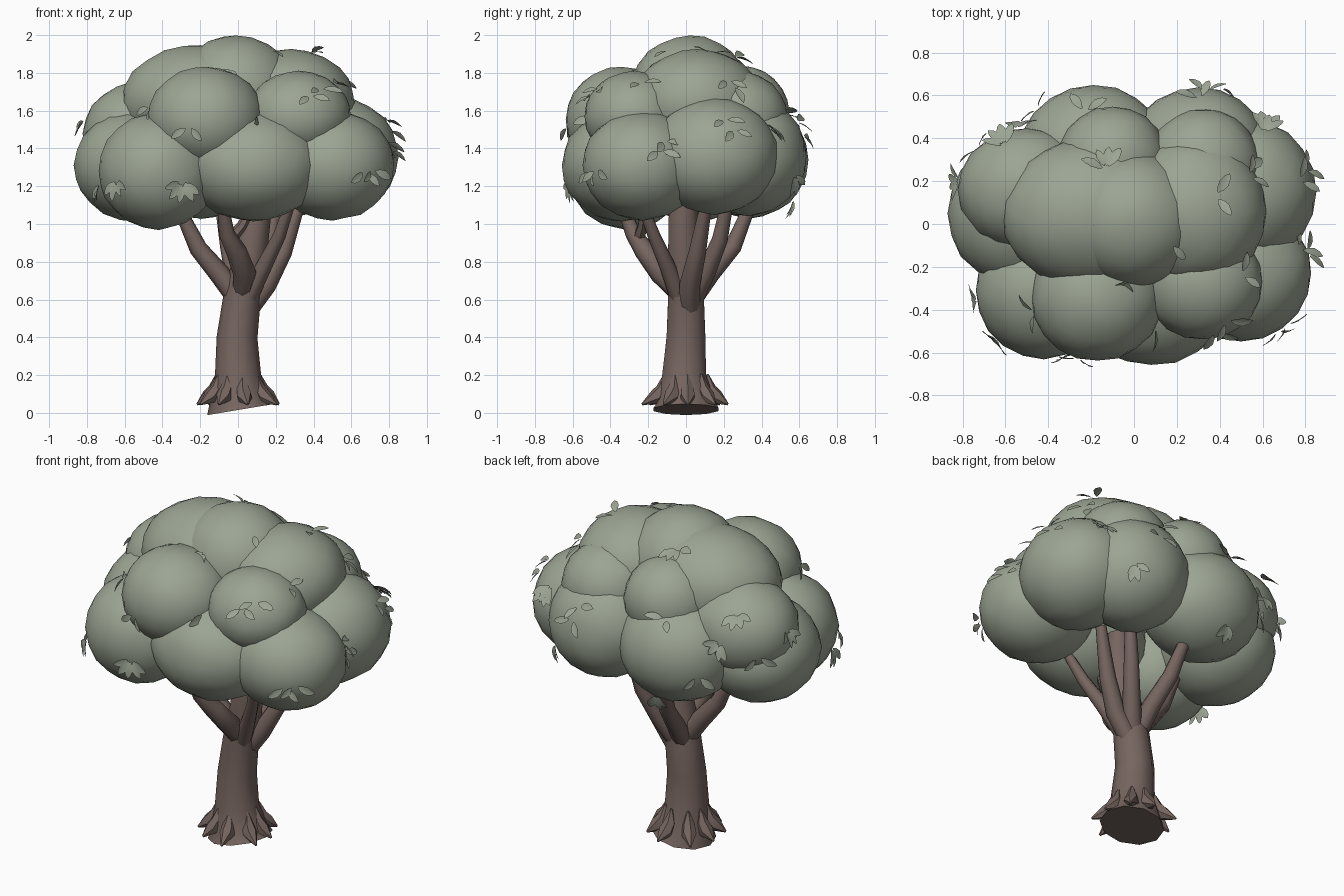
import bpy, bmesh, math, random
from mathutils import Vector, Matrix
from mathutils.bvhtree import BVHTree

random.seed(4)
if "Cube" in bpy.data.objects:
    bpy.data.objects.remove(bpy.data.objects["Cube"])


def material(name, rgb):
    m = bpy.data.materials.new(name)
    m.use_nodes = True
    m.diffuse_color = (*rgb, 1)
    bsdf = m.node_tree.nodes["Principled BSDF"]
    bsdf.inputs["Base Color"].default_value = (*rgb, 1)
    bsdf.inputs["Roughness"].default_value = 0.9
    return m


BARK = material("brown bark", (0.18, 0.13, 0.115))
GREEN = material("sage green", (0.33, 0.375, 0.295))


def finish(bm, name, mat):
    bmesh.ops.recalc_face_normals(bm, faces=bm.faces)
    for f in bm.faces:
        f.smooth = True
    for e in bm.edges:
        if len(e.link_faces) == 2 and e.calc_face_angle() > math.radians(50):
            e.smooth = False
    mesh = bpy.data.meshes.new(name)
    bm.to_mesh(mesh)
    bm.free()
    mesh.materials.append(mat)
    ob = bpy.data.objects.new(name, mesh)
    bpy.context.collection.objects.link(ob)
    return ob


def tube(name, path, radii, sides=8):
    """Tapered limb following a path, closed at both ends."""
    pts = [Vector(p) for p in path]
    bm = bmesh.new()
    rings = []
    for i, (p, r) in enumerate(zip(pts, radii)):
        d = (pts[min(i + 1, len(pts) - 1)] - pts[max(i - 1, 0)]).normalized()
        turn = Vector((0, 0, 1)).rotation_difference(d)
        ring = []
        for k in range(sides):
            a = math.tau * k / sides
            ring.append(bm.verts.new(p + turn @ Vector((r * math.cos(a), r * math.sin(a), 0))))
        rings.append(ring)
    for lo, hi in zip(rings, rings[1:]):
        for k in range(sides):
            n = (k + 1) % sides
            bm.faces.new((lo[k], lo[n], hi[n], hi[k]))
    bm.faces.new(rings[0])
    bm.faces.new(rings[-1])
    return finish(bm, name, BARK)


# Trunk with flared, slightly tilted base
tube("trunk",
     [(.015, 0, .018), (.008, 0, .06), (0, -.01, .2), (-.005, 0, .4), (.02, 0, .6),
      (.06, -.01, .8), (.095, -.015, 1.05), (.11, 0, 1.2)],
     [.18, .16, .122, .108, .1, .09, .08, .06], 10)

# Pointed root flares around the base
ROOTS = 9
for i in range(ROOTS):
    a = math.tau * (i + .3 * random.random()) / ROOTS
    far = random.uniform(.215, .24)
    tube(f"root_{i + 1}",
         [(r * math.cos(a), r * math.sin(a), z)
          for r, z in ((.115, .205), (.125, .13), (.16, .085), (far, .045))],
         [.006, .036, .042, .006], 6)

# Main branches reaching into the crown
tube("left_branch", [(.04, .02, .53), (.15, .02, .68), (.24, .06, .85), (.33, .11, 1.12)],
     [.055, .055, .046, .03])
tube("left_front_branch", [(.05, -.03, .6), (.14, -.1, .78), (.22, -.17, .94), (.28, -.24, 1.12)],
     [.05, .042, .034, .026])
tube("left_back_branch", [(.04, .03, .6), (.11, .11, .75), (.17, .18, .92), (.21, .22, 1.12)],
     [.06, .05, .042, .032])
tube("right_branch", [(.0, .0, .6), (-.1, .0, .74), (-.21, -.01, .87), (-.31, -.02, 1.08)],
     [.055, .056, .048, .032])
tube("back_branch", [(.0, .03, .6), (-.02, .13, .74), (-.05, .25, .88), (-.09, .34, 1.1)],
     [.055, .052, .045, .032])
tube("front_branch", [(.02, -.03, .62), (.035, -.13, .74), (-.01, -.22, .86), (-.06, -.28, .95),
                      (-.08, -.34, 1.1)], [.045, .062, .055, .042, .03])
tube("front_twig", [(-.04, -.25, .92), (.02, -.23, .99), (.08, -.22, 1.1)], [.035, .028, .02], 6)

# Crown clumps: name -> centre, radii
CLUMPS = {
    "front_low": ((.08, -.34, 1.31), (.37, .32, .295)),
    "front_right_low": ((-.42, -.31, 1.28), (.32, .32, .31)),
    "front_high": ((-.17, -.34, 1.555), (.31, .3, .28)),
    "front_left_high": ((.32, -.27, 1.57), (.28, .27, .24)),
    "left_front_low": ((.5, -.23, 1.31), (.33, .32, .29)),
    "left_back_low": ((.53, .15, 1.36), (.32, .34, .31)),
    "right_low": ((-.54, .05, 1.31), (.33, .34, .3)),
    "right_high": ((-.5, .16, 1.48), (.32, .29, .28)),
    "top_right": ((-.2, .05, 1.65), (.42, .35, .3)),
    "top_middle": ((-.01, .02, 1.68), (.33, .32, .32)),
    "top_left": ((.28, .06, 1.64), (.34, .35, .285)),
    "back_high": ((-.1, .29, 1.59), (.26, .26, .25)),
    "back_left_high": ((.32, .27, 1.56), (.27, .27, .25)),
    "back_right_low": ((-.19, .33, 1.34), (.35, .32, .31)),
    "back_left_low": ((.3, .33, 1.36), (.33, .31, .32)),
}
crown = bmesh.new()
for name, (centre, radii) in CLUMPS.items():
    bm = bmesh.new()
    bmesh.ops.create_icosphere(bm, subdivisions=3, radius=1)
    place = Matrix.Translation(centre) @ Matrix.Diagonal((*radii, 1))
    for v in bm.verts:
        # Slightly uneven ball
        v.co = place @ (v.co * random.uniform(.985, 1.01))
    ob = finish(bm, f"{name}_clump", GREEN)
    crown.from_mesh(ob.data)
surface = BVHTree.FromBMesh(crown)
crown.free()


def add_leaf(bm, base, along, normal, length):
    """Slim pointed leaf folded along its midrib."""
    along = along.normalized()
    side = along.cross(normal).normalized()
    up = side.cross(along)
    rows = [(0, .03), (.2, .16), (.5, .23), (.8, .15), (1, 0)]
    mid = [bm.verts.new(base + length * (t * along + .06 * math.sin(3 * t) * up)) for t, w in rows]
    for s in (-1, 1):
        rim = [bm.verts.new(m.co + length * w * (s * side + .2 * up))
               for m, (t, w) in zip(mid[:-1], rows)] + [mid[-1]]
        for i in range(len(rows) - 1):
            face = [mid[i], rim[i], rim[i + 1], mid[i + 1]]
            bm.faces.new(face[:3] if face[2] == face[3] else face)


# Leaf sprigs: each side lists (across, up, number of leaves)
SIDES = {
    "front": (lambda a, b: (a, -3, b), (0, 1, 0),
              [(-.26, 1.52, 2), (-.3, 1.23, 5), (-.64, 1.24, 4), (.1, 1.57, 2), (.38, 1.68, 2),
               (.67, 1.28, 2), (-.46, 1.62, 2)]),
    "left": (lambda a, b: (3, a, b), (-1, 0, 0),
             [(.25, 1.5, 2), (.43, 1.51, 3), (-.14, 1.39, 2), (-.47, 1.29, 2), (.57, 1.27, 3),
              (.22, 1.76, 2)]),
    "right": (lambda a, b: (-3, a, b), (1, 0, 0),
              [(.2, 1.55, 4), (-.35, 1.22, 3), (.35, 1.42, 2)]),
    "back": (lambda a, b: (a, 3, b), (0, -1, 0),
             [(-.55, 1.5, 4), (-.2, 1.14, 3), (.33, 1.47, 2), (-.45, 1.3, 2)]),
    "top": (lambda a, b: (a, b, 3), (0, 0, -1),
            [(-.13, .25, 4), (.38, .13, 2), (.17, -.09, 1), (-.03, -.26, 3), (.5, -.24, 2),
             (.53, .25, 1), (-.23, .52, 2), (.31, .58, 2), (.6, .42, 3), (.43, -.45, 2),
             (.77, .2, 2), (.77, -.12, 2), (-.6, .36, 4)]),
}
for side, (origin, aim, spots) in SIDES.items():
    bm = bmesh.new()
    for a, b, count in spots:
        hit, normal, _, _ = surface.ray_cast(Vector(origin(a, b)), Vector(aim))
        if hit is None:
            continue
        # Fan hangs downhill; pairs spread wide apart
        down = Vector((random.uniform(-.4, .4), random.uniform(-.4, .4), -1))
        down = (down - down.dot(normal) * normal).normalized()
        spread = 0.6 if count > 2 else 1.9
        for k in range(count):
            turn = spread * (k - (count - 1) / 2) + random.uniform(-.15, .15)
            along = Matrix.Rotation(turn, 3, normal) @ down + .25 * normal
            base = hit + .005 * normal + .02 * along
            add_leaf(bm, base, along, normal, random.uniform(.085, .11))
    finish(bm, f"{side}_leaves", GREEN)
